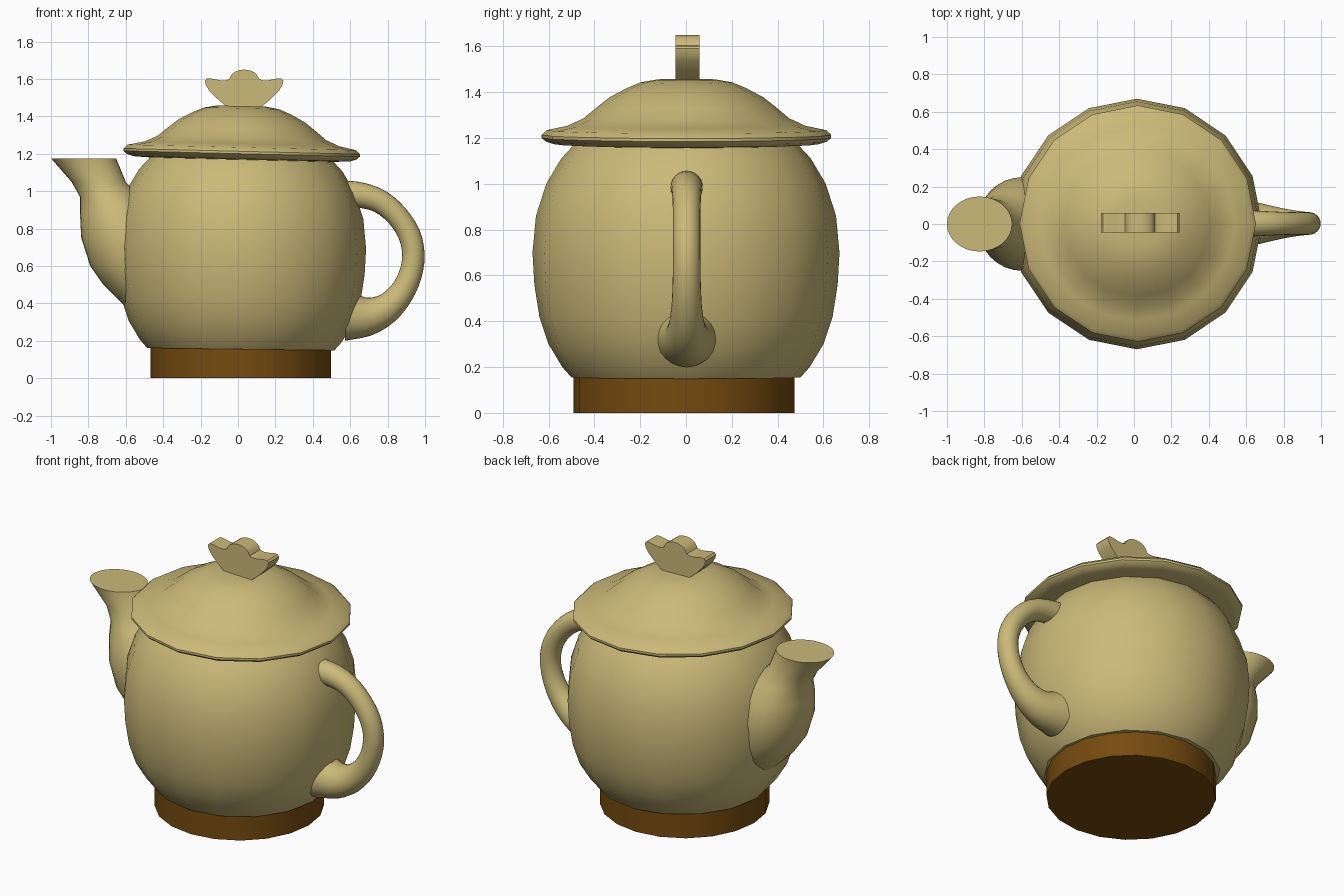
import bpy, bmesh
from math import sin, cos, pi, radians
from mathutils import Vector, Matrix

if "Cube" in bpy.data.objects:
    bpy.data.objects.remove(bpy.data.objects["Cube"])


def material(name, rgb):
    m = bpy.data.materials.new(name)
    m.use_nodes = True
    m.diffuse_color = (*rgb, 1)
    bsdf = next(n for n in m.node_tree.nodes if n.type == 'BSDF_PRINCIPLED')
    bsdf.inputs["Base Color"].default_value = (*rgb, 1)
    return m


TAN = material("tan ceramic", (0.60, 0.49, 0.19))
BROWN = material("brown wood", (0.18, 0.07, 0.005))


def finish(name, bm, mat, angle=40):
    bmesh.ops.recalc_face_normals(bm, faces=bm.faces)
    me = bpy.data.meshes.new(name)
    bm.to_mesh(me)
    bm.free()
    me.materials.append(mat)
    ob = bpy.data.objects.new(name, me)
    bpy.context.collection.objects.link(ob)
    bpy.ops.object.select_all(action='DESELECT')
    ob.select_set(True)
    bpy.context.view_layer.objects.active = ob
    bpy.ops.object.shade_smooth_by_angle(angle=radians(angle))
    return ob


def loft(name, rings, mat):
    """Skin a list of equal-sized point rings and cap both ends."""
    bm = bmesh.new()
    loops = [[bm.verts.new(p) for p in ring] for ring in rings]
    n = len(loops[0])
    for a, b in zip(loops, loops[1:]):
        for i in range(n):
            j = (i + 1) % n
            bm.faces.new((a[i], a[j], b[j], b[i]))
    bm.faces.new(loops[0])
    bm.faces.new(loops[-1])
    return finish(name, bm, mat)


def ellipse(centre, u, v, n):
    return [Vector(centre) + u * cos(2 * pi * i / n) + v * sin(2 * pi * i / n)
            for i in range(n)]


def revolve(name, profile, mat, sides, centre, tilt=0):
    """Turn (radius, height) pairs round z, then lean toward +x."""
    rot = Matrix.Rotation(radians(tilt), 3, 'Y')
    off = Vector((*centre, 0))
    rings = []
    for r, z in profile:
        ring = ellipse((0, 0, 0), Vector((r, 0, 0)), Vector((0, r, 0)), sides)
        mid = Vector((0, 0, z))
        rings.append([rot @ p + mid + off for p in ring])
    return loft(name, rings, mat)


def smooth_path(points, steps):
    """Catmull-Rom samples through the points, ends included."""
    pts = [Vector(p) for p in points]
    pts = [2 * pts[0] - pts[1]] + pts + [2 * pts[-1] - pts[-2]]
    out = []
    for k in range(1, len(pts) - 2):
        a, b, c, d = pts[k - 1:k + 3]
        for s in range(steps):
            t = s / steps
            out.append(0.5 * (2 * b + (c - a) * t + (2 * a - 5 * b + 4 * c - d) * t ** 2
                              + (3 * b - a - 3 * c + d) * t ** 3))
    return out + [pts[-2]]


# Foot ring
revolve("base", [(0.482, 0), (0.482, 0.17)], BROWN, 20, (0.015, -0.008))

# Pot body
body = [(0.5, 0.155), (0.54, 0.2), (0.6, 0.3), (0.64, 0.42), (0.662, 0.56), (0.67, 0.7),
        (0.655, 0.86), (0.61, 1.0), (0.545, 1.11), (0.485, 1.175)]
revolve("pot_body", body, TAN, 16, (0.015, 0), 0.7)

# Lid with a thin flared rim
lid = [(0.42, 1.165), (0.58, 1.173), (0.615, 1.185), (0.632, 1.2), (0.632, 1.213),
       (0.61, 1.234), (0.52, 1.253), (0.45, 1.285), (0.39, 1.335), (0.335, 1.378),
       (0.26, 1.418), (0.2, 1.443), (0.13, 1.455)]
revolve("lid", lid, TAN, 16, (0.02, 0.002), 1.4)

# Spout: level sections as (outer x, inner x, half depth, height)
spout = [(-0.58, -0.40, 0.10, 0.36), (-0.63, -0.38, 0.145, 0.41), (-0.72, -0.36, 0.2, 0.5),
         (-0.79, -0.36, 0.235, 0.6), (-0.838, -0.36, 0.25, 0.75), (-0.845, -0.42, 0.22, 0.88),
         (-0.845, -0.52, 0.165, 0.97), (-0.89, -0.6, 0.13, 1.05), (-1.0, -0.652, 0.147, 1.176)]
rings = []
for q in [Vector((a, b, c, d)) for a, b, c, d in spout]:
    rings.append(ellipse(((q[0] + q[1]) / 2, 0, q[3]), Vector(((q[1] - q[0]) / 2, 0, 0)),
                         Vector((0, q[2], 0)), 32))
loft("spout", rings, TAN)

# Handle: a tapering tube through (x, height, radius)
path = smooth_path([(0.57, 0.985, 0.072), (0.66, 0.978, 0.068), (0.76, 0.945, 0.063),
                    (0.85, 0.87, 0.06), (0.915, 0.77, 0.06), (0.938, 0.66, 0.06),
                    (0.92, 0.55, 0.062), (0.87, 0.45, 0.068), (0.79, 0.37, 0.082),
                    (0.69, 0.33, 0.105), (0.58, 0.332, 0.132)], 3)
rings = []
for i, p in enumerate(path):
    d = path[min(i + 1, len(path) - 1)] - path[max(i - 1, 0)]
    side = Vector((-d.y, 0, d.x)).normalized()
    rings.append(ellipse((p.x, 0.003, p.y), side * p.z, Vector((0, p.z, 0)), 24))
loft("handle", rings, TAN)

# Bow-shaped knob: rounded centre with a wing on each side
wing = [(0.092, 1.45), (0.145, 1.495), (0.185, 1.535), (0.205, 1.567), (0.21, 1.59),
        (0.2, 1.602), (0.18, 1.603), (0.13, 1.593), (0.1, 1.592), (0.08, 1.599)]
crown = [(0.075 * cos(a * pi / 10), 1.603 + 0.047 * sin(a * pi / 10)) for a in range(1, 10)]
outline = wing + crown + [(-x, z) for x, z in reversed(wing)]
loft("bow_knob", [[Vector((x + 0.033, y, z)) for x, z in outline] for y in (-0.045, 0.06)], TAN)
